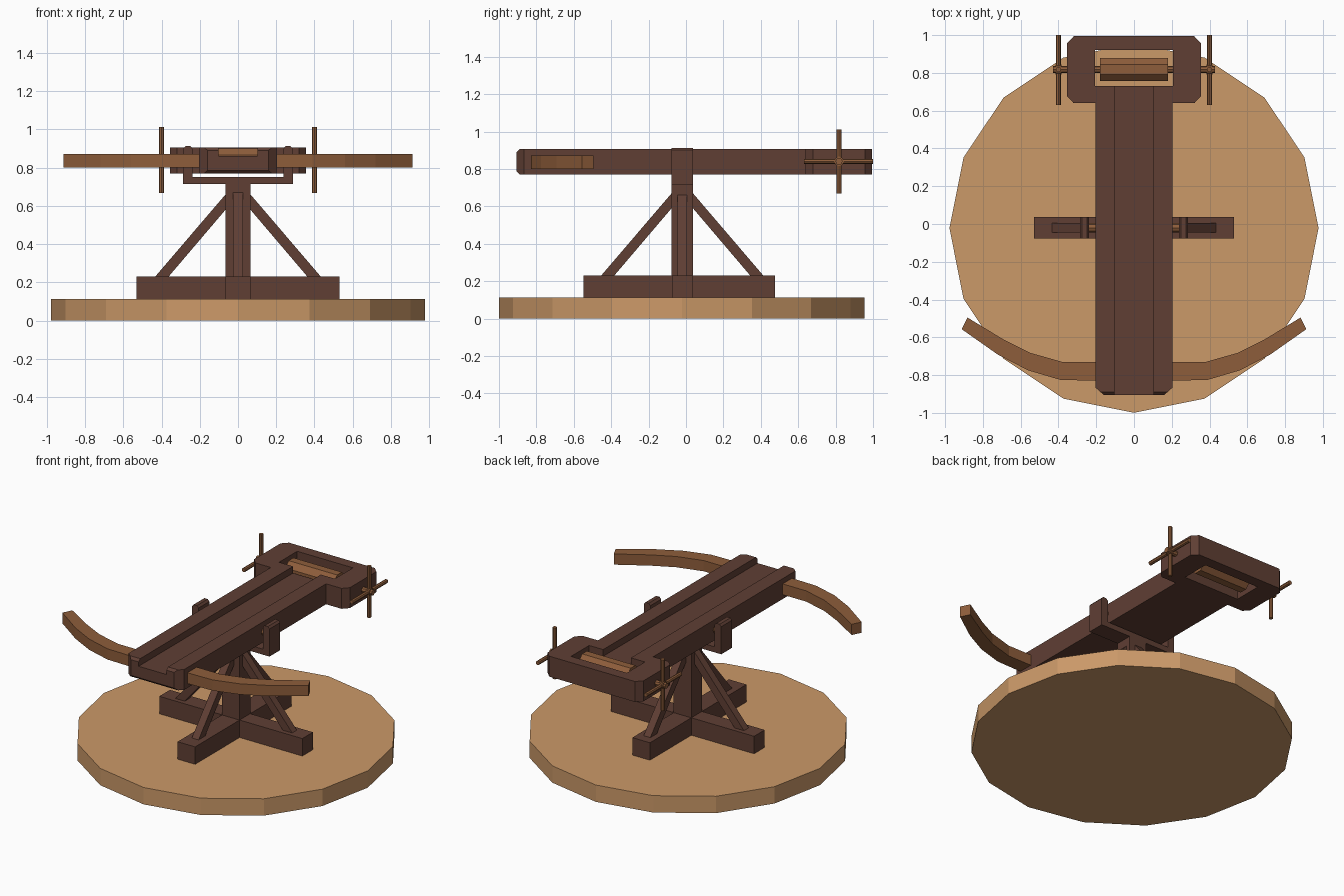
import bpy, bmesh, math
from mathutils import Matrix, Vector

if "Cube" in bpy.data.objects:
    bpy.data.objects.remove(bpy.data.objects["Cube"])


def material(name, rgb):
    m = bpy.data.materials.new(name)
    m.diffuse_color = (*rgb, 1)
    m.use_nodes = True
    m.node_tree.nodes["Principled BSDF"].inputs["Base Color"].default_value = m.diffuse_color
    return m


PALE = material("pale wood", (0.60, 0.32, 0.14))
DARK = material("dark wood", (0.115, 0.049, 0.034))
MID = material("mid brown wood", (0.27, 0.11, 0.043))
CY = -0.02  # y of the turntable centre and post


def finish(name, bm, mat):
    bmesh.ops.recalc_face_normals(bm, faces=bm.faces)
    me = bpy.data.meshes.new(name)
    bm.to_mesh(me)
    bm.free()
    me.materials.append(mat)
    ob = bpy.data.objects.new(name, me)
    bpy.context.collection.objects.link(ob)
    return ob


def prism_bm(pts, lo, hi):
    """Flat outline in x/y extruded from z=lo to z=hi."""
    bm = bmesh.new()
    f = bm.faces.new([bm.verts.new((x, y, lo)) for x, y in pts])
    r = bmesh.ops.extrude_face_region(bm, geom=[f])
    vs = [g for g in r["geom"] if isinstance(g, bmesh.types.BMVert)]
    bmesh.ops.translate(bm, vec=(0, 0, hi - lo), verts=vs)
    return bm


def prism(name, pts, lo, hi, mat, mx=Matrix()):
    bm = prism_bm(pts, lo, hi)
    bm.transform(mx)
    return finish(name, bm, mat)


def box(name, x0, x1, y0, y1, z0, z1, mat):
    return prism(name, [(x0, y0), (x1, y0), (x1, y1), (x0, y1)], z0, z1, mat)


def rod(name, a, b, r, sides, mat, turn=0.0):
    a, b = Vector(a), Vector(b)
    bm = bmesh.new()
    bmesh.ops.create_cone(bm, cap_ends=True, segments=sides, radius1=r,
                          radius2=r, depth=(b - a).length)
    q = (b - a).to_track_quat('Z', 'Y').to_matrix().to_4x4()
    bm.transform(Matrix.Translation((a + b) / 2) @ q @ Matrix.Rotation(turn, 4, 'Z'))
    return finish(name, bm, mat)


# Turntable: sixteen-sided disc
ring = [(0.977 * math.cos(i * math.pi / 8), CY - 0.002 + 0.977 * math.sin(i * math.pi / 8))
        for i in range(16)]
prism("turntable", ring, 0, 0.113, PALE)

# Crossed feet and post
box("foot_cross", -0.53, 0.53, CY - 0.056, CY + 0.056, 0.113, 0.23, DARK)
box("foot_long", -0.065, 0.065, -0.547, 0.475, 0.113, 0.23, DARK)
box("post", -0.065, 0.065, CY - 0.057, CY + 0.057, 0.2, 0.72, DARK)

# Four diagonal braces
brace = [(0.365, 0.228), (0.435, 0.228), (0.05, 0.678), (0.05, 0.598)]
for i in range(4):
    mx = (Matrix.Translation((0, CY, 0)) @ Matrix.Rotation(i * math.pi / 2, 4, 'Z')
          @ Matrix.Rotation(math.pi / 2, 4, 'X'))
    prism(f"brace_{i}", brace, -0.025, 0.025, DARK, mx)

# Yoke: U-shaped fork with chamfered tips
half = [(0.287, 0.715), (0.287, 0.9), (0.275, 0.913), (0.25, 0.913), (0.238, 0.9), (0.238, 0.752)]
yoke = half + [(-x, z) for x, z in reversed(half)]
prism("yoke", yoke, -0.057, 0.057, DARK,
      Matrix.Translation((0, CY, 0)) @ Matrix.Rotation(math.pi / 2, 4, 'X'))
for s in (-1, 1):
    rod("pivot_pin", (s * 0.19, CY, 0.84), (s * 0.25, CY, 0.84), 0.025, 8, MID)

# Stock and rear frame as one outline, chamfered at the corners
side = [(0.16, -0.905), (0.205, -0.865), (0.205, 0.64), (0.32, 0.64), (0.355, 0.678),
        (0.355, 0.957), (0.318, 0.995)]
outline = side + [(-x, y) for x, y in reversed(side)]
bm = prism_bm(outline, 0.77, 0.907)
front = [e for e in bm.edges if all(v.co.y < -0.9 for v in e.verts)
         and abs(e.verts[0].co.z - e.verts[1].co.z) < 0.01]
bmesh.ops.bevel(bm, geom=front, offset=0.016, segments=1, affect='EDGES')
stock = finish("stock", bm, DARK)

# Cut the bolt groove and the winch opening
cutters = [box("groove_cutter", -0.103, 0.103, -1.1, 0.8, 0.862, 1.0, DARK),
           box("opening_cutter", -0.207, 0.207, 0.73, 0.922, 0.6, 1.1, DARK)]
for c in cutters:
    m = stock.modifiers.new(c.name, 'BOOLEAN')
    m.operation, m.solver, m.object = 'DIFFERENCE', 'EXACT', c
bpy.context.view_layer.update()
dg = bpy.context.evaluated_depsgraph_get()
cut = bpy.data.meshes.new_from_object(stock.evaluated_get(dg))
stock.modifiers.clear()
stock.data = cut
for c in cutters:
    bpy.data.objects.remove(c)

# Bow arms, mirrored
inner = [(0.19, -0.73), (0.38, -0.73), (0.55, -0.682), (0.69, -0.612), (0.882, -0.495)]
outer = [(0.912, -0.557), (0.72, -0.692), (0.56, -0.775), (0.39, -0.825), (0.19, -0.83)]
for s in (-1, 1):
    prism("bow_arm", [(s * x, y) for x, y in inner + outer], 0.80, 0.872, MID)

# Winch: roller, axle, hubs and crossed handles
WY, WZ = 0.818, 0.84
rod("winch_roller", (-0.18, WY, WZ), (0.18, WY, WZ), 0.066, 8, MID, math.pi / 8)
rod("winch_axle", (-0.43, WY, WZ), (0.43, WY, WZ), 0.019, 8, MID)
for s in (-1, 1):
    rod("winch_hub", (s * 0.384, WY, WZ), (s * 0.416, WY, WZ), 0.026, 8, MID)
    rod("handle_upright", (s * 0.4, WY, WZ - 0.172), (s * 0.4, WY, WZ + 0.172), 0.0135, 8, MID)
    rod("handle_level", (s * 0.4, WY - 0.188, WZ), (s * 0.4, WY + 0.182, WZ), 0.0135, 8, MID)
